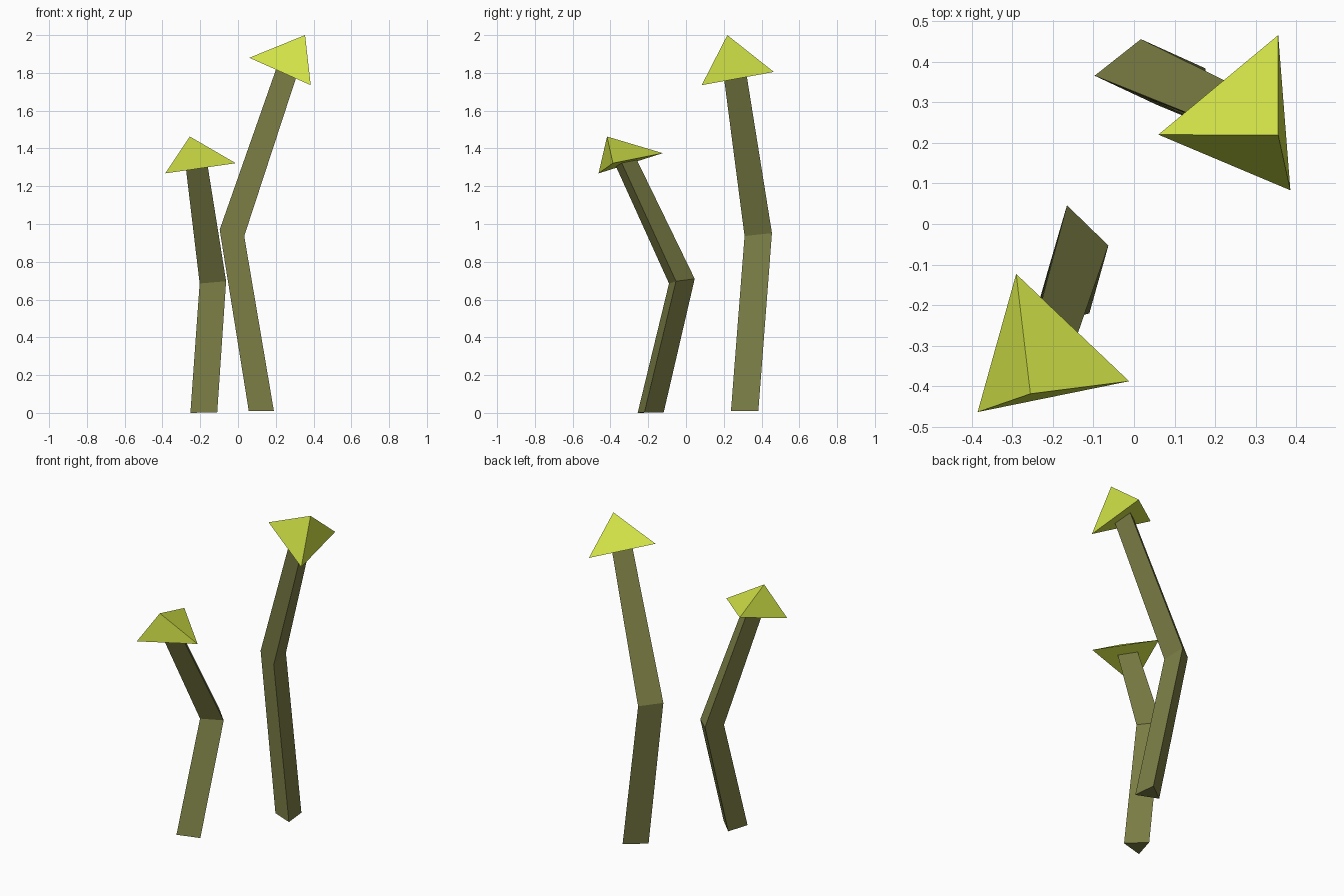
import bpy, bmesh

if "Cube" in bpy.data.objects:
    bpy.data.objects.remove(bpy.data.objects["Cube"])


def material(name, rgb):
    m = bpy.data.materials.new(name)
    m.diffuse_color = (*rgb, 1)
    m.use_nodes = True
    m.node_tree.nodes["Principled BSDF"].inputs["Base Color"].default_value = m.diffuse_color
    return m


def loft(name, rings, mat, apex=None):
    """Skin matching rings, closing the top flat or to a point."""
    bm = bmesh.new()
    loops = [[bm.verts.new(p) for p in ring] for ring in rings]
    n = len(loops[0])
    for lo, hi in zip(loops, loops[1:]):
        for i in range(n):
            j = (i + 1) % n
            bm.faces.new((lo[i], lo[j], hi[j], hi[i]))
    bm.faces.new(loops[0][::-1])
    top = loops[-1]
    if apex:
        tip = bm.verts.new(apex)
        for i in range(n):
            bm.faces.new((top[i], top[(i + 1) % n], tip))
    else:
        bm.faces.new(top)
    bmesh.ops.recalc_face_normals(bm, faces=bm.faces)
    me = bpy.data.meshes.new(name)
    bm.to_mesh(me)
    bm.free()
    me.materials.append(mat)
    ob = bpy.data.objects.new(name, me)
    bpy.context.collection.objects.link(ob)
    return ob


stem_mat = material("stem_olive", (0.20, 0.21, 0.06))
cap_mat = material("cap_lime", (0.62, 0.74, 0.06))

# Tall mushroom: bent three-sided stem and tilted three-sided cap
loft("tall_stem", [
    [(0.057, 0.293, 0.01), (0.176, 0.383, 0.01), (0.19, 0.238, 0.01)],
    [(-0.097, 0.365, 0.97), (0.017, 0.455, 0.952), (0.033, 0.31, 0.936)],
    [(0.205, 0.244, 1.829), (0.295, 0.318, 1.806), (0.31, 0.20, 1.782)],
], stem_mat)
loft("tall_cap", [
    [(0.06, 0.22, 1.88), (0.355, 0.465, 1.805), (0.385, 0.083, 1.735)],
], cap_mat, apex=(0.355, 0.219, 2.0))

# Short mushroom
loft("short_stem", [
    [(-0.213, -0.118, 0.003), (-0.11, -0.22, 0.003), (-0.252, -0.256, 0.0)],
    [(-0.165, 0.046, 0.71), (-0.063, -0.053, 0.697), (-0.203, -0.09, 0.685)],
    [(-0.246, -0.26, 1.339), (-0.163, -0.34, 1.323), (-0.277, -0.371, 1.305)],
], stem_mat)
loft("short_cap", [
    [(-0.385, -0.463, 1.268), (-0.29, -0.123, 1.375), (-0.012, -0.387, 1.322)],
], cap_mat, apex=(-0.255, -0.418, 1.463))
